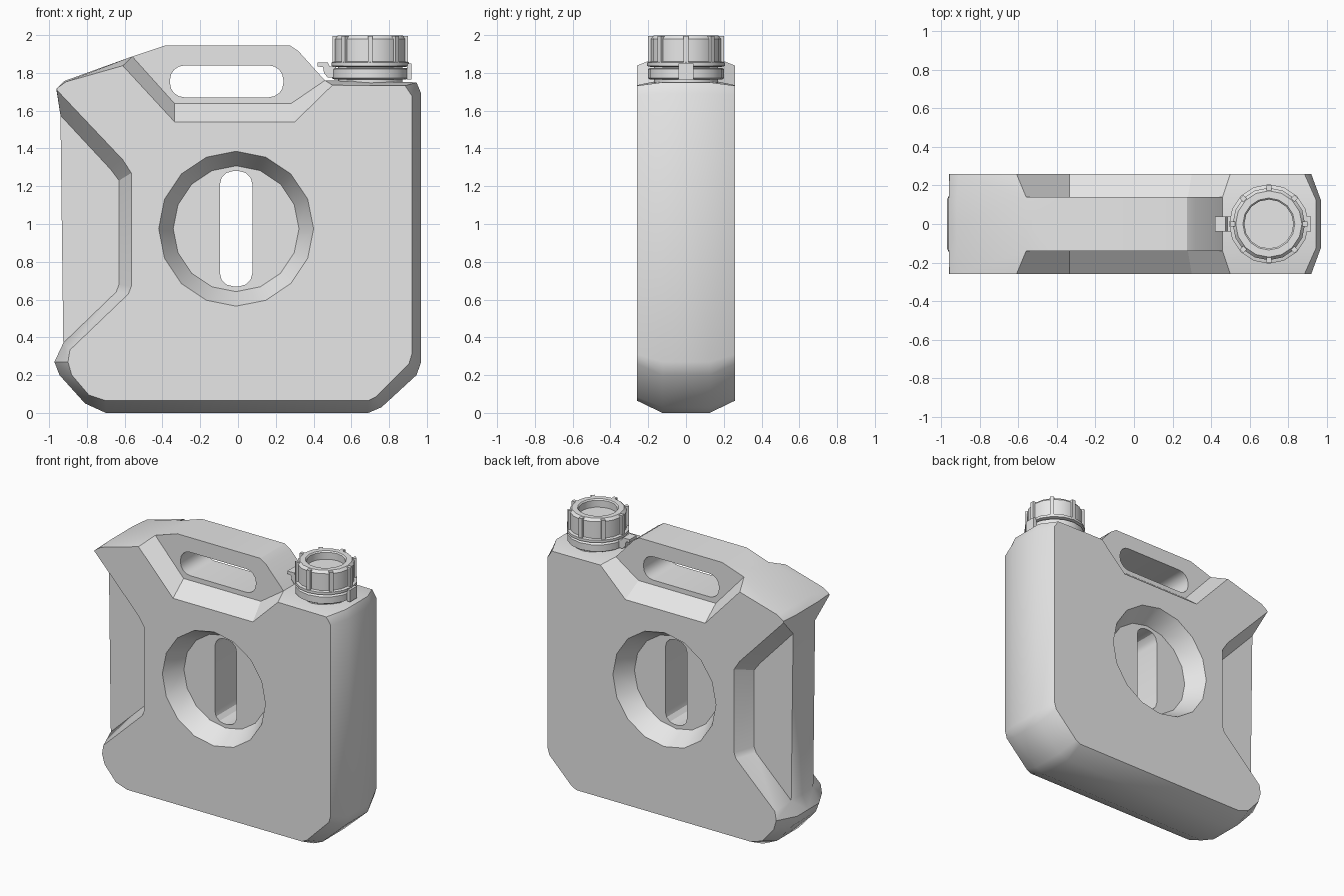
import bpy
import bmesh
import math
from mathutils import Matrix, Vector

default_cube = bpy.data.objects.get("Cube")
if default_cube:
    bpy.data.objects.remove(default_cube, do_unlink=True)

grey = bpy.data.materials.new("light grey plastic")
grey.use_nodes = True
grey.diffuse_color = (0.8, 0.8, 0.8, 1)
grey.node_tree.nodes["Principled BSDF"].inputs["Base Color"].default_value = (0.8, 0.8, 0.8, 1)

FACE_Y, CORE_Y, HANDLE_Y = -0.26, -0.125, -0.14
CAP_X = 0.70


def finish(name, bm):
    """Turn a bmesh into a smooth shaded object with sharp creases."""
    bmesh.ops.recalc_face_normals(bm, faces=bm.faces[:])
    mesh = bpy.data.meshes.new(name)
    bm.to_mesh(mesh)
    bm.free()
    mesh.materials.append(grey)
    obj = bpy.data.objects.new(name, mesh)
    bpy.context.collection.objects.link(obj)
    bpy.ops.object.select_all(action='DESELECT')
    obj.select_set(True)
    bpy.context.view_layer.objects.active = obj
    bpy.ops.object.shade_smooth_by_angle(angle=math.radians(30))
    return obj


def loop_at(bm, points, y):
    return [bm.verts.new((x, y, z)) for x, z in points]


def bridge(bm, a, b):
    """Join two closed loops of equal length with quads."""
    for i in range(len(a)):
        j = (i + 1) % len(a)
        bm.faces.new((a[i], a[j], b[j], b[i]))


def to_middle(bm, loop):
    """Run a loop straight back to the centre plane."""
    bridge(bm, loop, [bm.verts.new((v.co.x, 0, v.co.z)) for v in loop])


def fill(bm, *loops):
    """Fill a flat outline, leaving further loops as holes."""
    edges = []
    for loop in loops:
        for a, b in zip(loop, loop[1:] + loop[:1]):
            edges.append(bm.edges.get((a, b)) or bm.edges.new((a, b)))
    bmesh.ops.triangle_fill(bm, use_beauty=True, edges=edges, normal=Vector((0, -1, 0)))


def circle(cx, cz, r, n=16):
    return [(cx + r * math.sin(math.tau * i / n), cz + r * math.cos(math.tau * i / n))
            for i in range(n)]


def slot(cx, cz, half_w, half_h, r, steps=4):
    """Rectangle with rounded corners."""
    pts = []
    for k, (sx, sz) in enumerate(((1, 1), (-1, 1), (-1, -1), (1, -1))):
        for i in range(steps + 1):
            a = math.pi / 2 * (k + i / steps)
            pts.append((cx + sx * (half_w - r) + r * math.cos(a),
                        cz + sz * (half_h - r) + r * math.sin(a)))
    return pts


# Body outline: core x, z then matching front face x, z
base = [(-0.972, 0.27, -0.9, 0.27), (-0.945, 0.2, -0.88, 0.2), (-0.81, 0.05, -0.79, 0.095),
        (-0.7, 0, -0.7, 0.065), (0.69, 0, 0.69, 0.065), (0.76, 0.03, 0.73, 0.085),
        (0.945, 0.2, 0.905, 0.26), (0.97, 0.27, 0.92, 0.31)]
shoulder = [(0.97, 1.69, 0.92, 1.68), (0.945, 1.75, 0.885, 1.732)]
handle = [(0.46, 1.76, 0.5, 1.735), (0.28, 1.637, 0.3, 1.54),
          (-0.335, 1.637, -0.335, 1.54), (-0.56, 1.887, -0.61, 1.838)]
crest = [(-0.92, 1.757, -0.91, 1.753), (-0.962, 1.715, -0.958, 1.72)]
pocket = [(-0.94, 1.575, -0.96, 1.71), (-0.675, 1.29, -0.61, 1.34), (-0.63, 1.23, -0.565, 1.27),
          (-0.63, 0.68, -0.565, 0.67), (-0.645, 0.64, -0.58, 0.63), (-0.925, 0.37, -0.89, 0.333)]
handle_top = [(0.32, 1.915), (0.275, 1.945), (-0.386, 1.945)]

# Front half of the body
bm = bmesh.new()
core, face, parts = [], [], {}
for key, section in (("base", base), ("shoulder", shoulder), ("handle", handle),
                     ("crest", crest), ("pocket", pocket)):
    depth = HANDLE_Y if key == "handle" else CORE_Y
    parts[key] = loop_at(bm, [p[:2] for p in section], depth)
    core += parts[key]
    face += loop_at(bm, [p[2:] for p in section], FACE_Y)
bridge(bm, core, face)

# Round recess with an upright slot through its floor
rim = loop_at(bm, circle(-0.01, 0.975, 0.41), FACE_Y)
floor = loop_at(bm, circle(-0.01, 0.975, 0.333), CORE_Y)
bridge(bm, rim, floor)
upright = loop_at(bm, slot(-0.01, 0.975, 0.086, 0.305, 0.07, 3), CORE_Y)
fill(bm, face, rim)
fill(bm, floor, upright)
to_middle(bm, upright)

# Handle web with its grip opening
ridge = loop_at(bm, handle_top, HANDLE_Y)
grip = loop_at(bm, slot(-0.06, 1.755, 0.3, 0.084, 0.075), HANDLE_Y)
fill(bm, parts["handle"] + ridge[::-1], grip)
to_middle(bm, grip)

# Side pocket floor and the rim of the core
fill(bm, parts["pocket"])
to_middle(bm, parts["base"] + parts["shoulder"] + parts["handle"][:1] + ridge
          + parts["handle"][-1:] + parts["crest"] + parts["pocket"][:1] + parts["pocket"][-1:])

# Back half
bmesh.ops.mirror(bm, geom=bm.verts[:] + bm.edges[:] + bm.faces[:],
                 matrix=Matrix.Identity(4), merge_dist=0.0005, axis='Y')
bmesh.ops.remove_doubles(bm, verts=bm.verts[:], dist=0.0005)
finish("canister_body", bm)


def lathe(name, profile, n=16):
    """Spin an r, z profile around the cap axis."""
    bm = bmesh.new()
    rings = [[bm.verts.new((CAP_X + x, y, z)) for x, y in circle(0, 0, r, n)]
             for r, z in profile]
    for a, b in zip(rings, rings[1:]):
        bridge(bm, a, b)
    bm.faces.new(rings[0])
    bm.faces.new(rings[-1])
    return finish(name, bm)


def add_box(bm, centre, size, turn=0):
    spin = Matrix.Translation((CAP_X, 0, 0)) @ Matrix.Rotation(turn, 4, 'Z')
    bmesh.ops.create_cube(bm, size=1, matrix=spin @ Matrix.Translation(centre)
                          @ Matrix.Diagonal((*size, 1)))


# Neck, locking rings and screw cap
lathe("neck", [(0.17, 1.72), (0.17, 1.86)])
lathe("lower_ring", [(0.19, 1.765), (0.202, 1.772), (0.202, 1.82), (0.19, 1.827)])
lathe("upper_ring", [(0.19, 1.832), (0.206, 1.837), (0.206, 1.855), (0.19, 1.86)])
lathe("screw_cap", [(0.188, 1.855), (0.188, 1.98), (0.172, 1.998), (0.135, 1.998),
                    (0.127, 1.99), (0.127, 1.94)])

# Grip ribs around the cap
bm = bmesh.new()
for i in range(8):
    add_box(bm, (0.188, 0, 1.925), (0.026, 0.026, 0.14), math.tau * i / 8)
finish("cap_ribs", bm)

# Strap hinge on one side, catch on the other
bm = bmesh.new()
add_box(bm, (0.207, 0, 1.807), (0.025, 0.08, 0.085))
finish("ring_catch", bm)

bm = bmesh.new()
hook = [(0.42, 1.855), (0.475, 1.855), (0.485, 1.835), (0.52, 1.835), (0.52, 1.775),
        (0.475, 1.775), (0.455, 1.8), (0.45, 1.83), (0.42, 1.835)]
near, far = loop_at(bm, hook, -0.04), loop_at(bm, hook, 0.04)
bridge(bm, near, far)
fill(bm, near)
fill(bm, far)
finish("strap_hook", bm)
